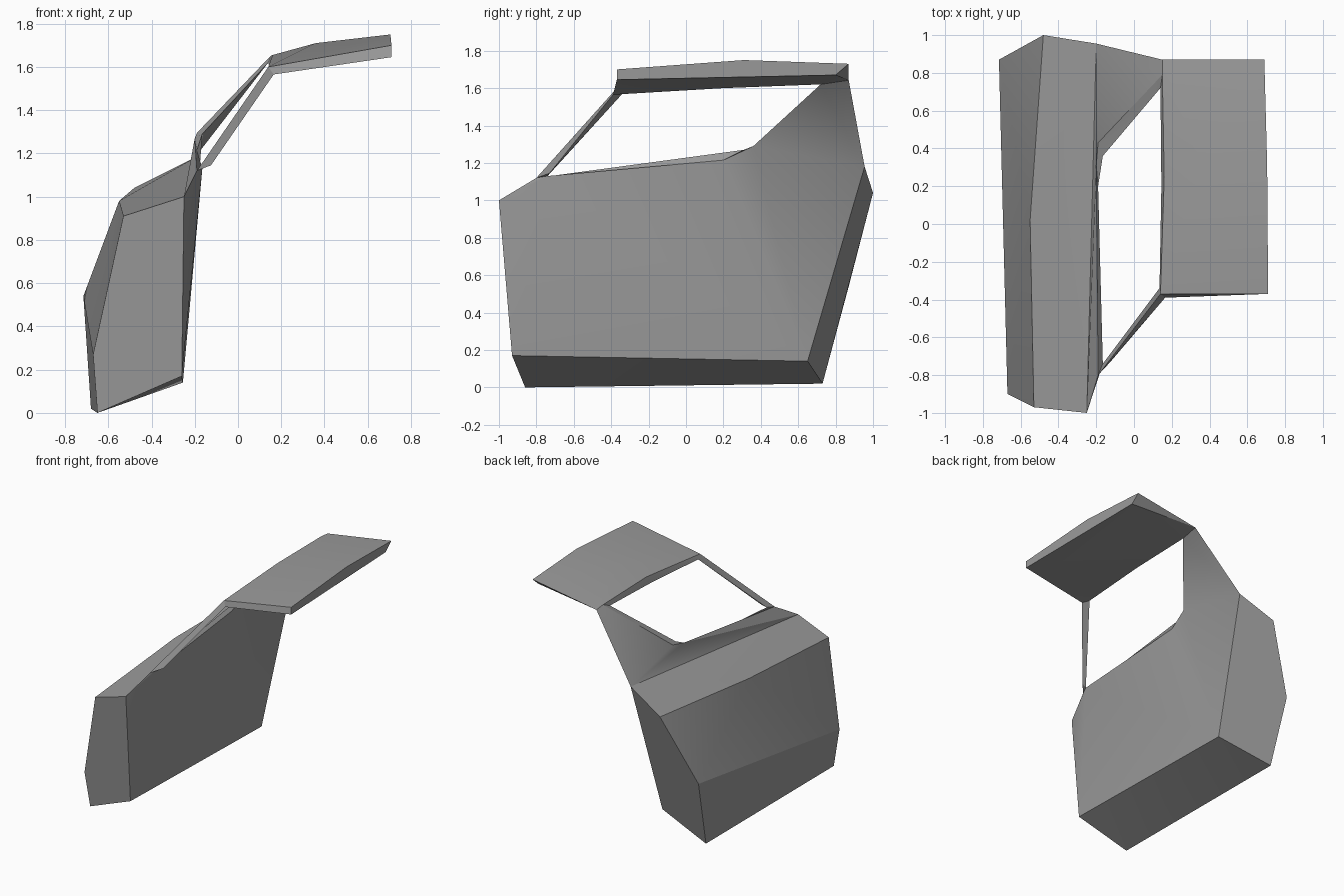
import bpy, bmesh, math
from mathutils import Vector as V

cube = bpy.data.objects.get("Cube")
if cube:
    bpy.data.objects.remove(cube, do_unlink=True)

grey = bpy.data.materials.new("panel_grey")
grey.use_nodes = True
colour = (0.33, 0.33, 0.33, 1)
grey.diffuse_color = colour
grey.node_tree.nodes["Principled BSDF"].inputs["Base Color"].default_value = colour


def panel(name, faces, facing, smooth=30):
    """Sheet of faces, each wound so that it looks along facing(centre)."""
    bm = bmesh.new()
    shared = {}
    for points in faces:
        corners = []
        for p in points:
            key = tuple(p)
            if key not in shared:
                shared[key] = bm.verts.new(p)
            corners.append(shared[key])
        face = bm.faces.new(corners)
        face.normal_update()
        if face.normal.dot(facing(face.calc_center_median())) < 0:
            face.normal_flip()
    mesh = bpy.data.meshes.new(name)
    bm.to_mesh(mesh)
    bm.free()
    obj = bpy.data.objects.new(name, mesh)
    bpy.context.collection.objects.link(obj)
    mesh.materials.append(grey)
    bpy.ops.object.select_all(action='DESELECT')
    obj.select_set(True)
    bpy.context.view_layer.objects.active = obj
    bpy.ops.object.shade_smooth_by_angle(angle=math.radians(smooth))


def along(*direction):
    return lambda centre: V(direction)


def away_from(*point):
    return lambda centre: centre - V(point)


def toward(*point):
    return lambda centre: V(point) - centre


def strip(a, b):
    """Quads between two rows of points."""
    return [(a[i], a[i + 1], b[i + 1], b[i]) for i in range(len(a) - 1)]


# Door sections: inner bottom, outer bottom, outer crease, shoulder, inner waist
front = [V(p) for p in ((-.26, -.93, .17), (-.65, -.86, 0), (-.67, -.9, .27),
                        (-.53, -.97, .91), (-.25, -1, 1))]
rear = [V(p) for p in ((-.255, .65, .14), (-.68, .73, .02), (-.715, .87, .54),
                       (-.48, 1, 1.04), (-.2, .955, 1.18))]
shoulder = V((-.55, .02, .98))

# Window opening: sill front, sill kink, rear corner, roof rear, roof middle, roof front
rim_out = [V(p) for p in ((-.19, -.8, 1.12), (-.2, .31, 1.27), (-.19, .43, 1.295),
                          (.15, .79, 1.65), (.16, .25, 1.655), (.14, -.37, 1.6))]
rim_in = [V(p) for p in ((-.165, -.74, 1.13), (-.19, .2, 1.215), (-.165, .36, 1.29),
                         (.14, .72, 1.62), (.145, .2, 1.6), (.135, -.34, 1.57))]
pillar_low, pillar_high = V((-.125, -.73, 1.145)), V((.165, -.39, 1.565))

# Roof corners
roof_rear = V((.15, .87, 1.642))
edge_front, edge_mid, edge_rear = V((.71, -.37, 1.70)), V((.705, .31, 1.75)), V((.69, .87, 1.73))
under_front, under_rear = V((.71, -.37, 1.645)), V((.69, .80, 1.67))
crown = V((.36, .3, 1.71))

# Door outer skin above the crease, underside, shoulder and end caps
panel("door_shell", [
    (front[2], front[3], shoulder),
    (front[2], shoulder, rear[2]),
    (rear[2], shoulder, rear[3]),
    (front[3], shoulder, front[4]),
    (front[4], shoulder, rear[4]),
    (shoulder, rear[3], rear[4]),
    (front[0], front[1], rear[0]),
    (front[1], rear[1], rear[0]),
    front, rear,
], away_from(-.47, 0, .55))

# Lower side below the crease
panel("lower_side", strip(front[1:3], rear[1:3]), along(-1, 0, 0))

# Sill skin between the shoulder and the window
panel("window_sill", [(front[4], rim_out[0], rim_out[1])], along(-1, 0, .5))

# Outer skin of the rear quarter
panel("rear_quarter", [
    (front[4], rim_out[1], rear[4]),
    (rear[4], rim_out[1], rim_out[2]),
    (rear[4], rim_out[2], rim_out[3], roof_rear),
], along(-1, 0, .5), 60)

# Inner lining of the door and the rear quarter
panel("inner_lining", [
    (front[0], front[4], rim_in[0]),
    (front[0], rim_in[0], rim_in[1], rim_in[2], rear[0]),
    (rear[0], rim_in[2], rear[4]),
    (rear[4], rim_in[2], rim_in[3], roof_rear),
    (front[4], rim_out[0], rim_in[0]),
], along(1, 0, -.5), 60)

# Reveal around the window opening
panel("window_reveal", strip(rim_out + rim_out[:1], rim_in + rim_in[:1]),
      toward(0, -.05, 1.38))

# Slim front pillar
panel("front_pillar", [
    (rim_out[0], rim_out[5], pillar_high, pillar_low),
    (pillar_low, pillar_high, rim_in[5], rim_in[0]),
    (rim_out[0], pillar_low, rim_in[0]),
], along(.6, -.6, -.5))

# Roof top skin
panel("roof_top", [
    (rim_out[5], edge_front, edge_mid, crown),
    (rim_out[5], crown, rim_out[4]),
    (crown, edge_mid, edge_rear, roof_rear),
    (rim_out[4], crown, roof_rear, rim_out[3]),
], along(0, 0, 1))

# Roof underside
panel("roof_underside", [
    (pillar_high, under_front, rim_in[4], rim_in[5]),
    (under_front, under_rear, rim_in[3], rim_in[4]),
    (under_rear, roof_rear, rim_in[3]),
], along(0, 0, -1))

# Roof edges
panel("roof_edges", [
    (rim_out[5], edge_front, under_front, pillar_high),
    (edge_front, edge_mid, edge_rear, under_rear, under_front),
    (edge_rear, roof_rear, under_rear),
], away_from(.4, .25, 1.67))
